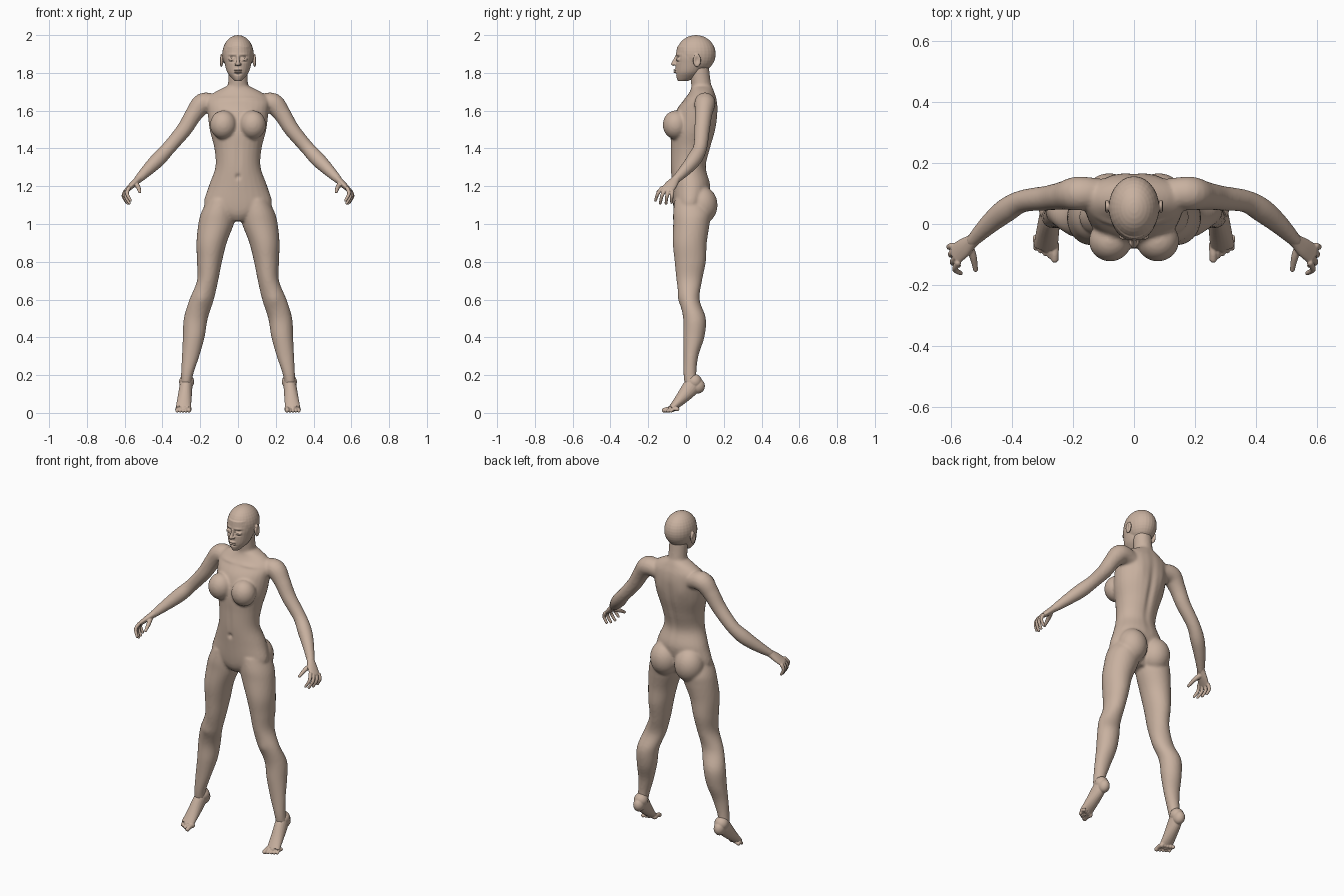
import bpy
import bmesh
import math
from mathutils import Matrix, Vector

default_cube = bpy.data.objects.get("Cube")
if default_cube:
    bpy.data.objects.remove(default_cube, do_unlink=True)

skin = bpy.data.materials.new("warm beige")
skin.use_nodes = True
skin.diffuse_color = (0.58, 0.44, 0.35, 1)
shader = skin.node_tree.nodes["Principled BSDF"]
shader.inputs["Base Color"].default_value = skin.diffuse_color
shader.inputs["Roughness"].default_value = 0.8


def smooth_path(points, steps=5):
    """Catmull-Rom interpolation of equally long tuples."""
    pts = [Vector(p) for p in points]
    pts = [pts[0]] + pts + [pts[-1]]
    out = []
    for a, b, c, d in zip(pts, pts[1:], pts[2:], pts[3:]):
        for s in range(steps):
            t = s / steps
            out.append(0.5 * (2 * b + (c - a) * t + (2 * a - 5 * b + 4 * c - d) * t * t
                              + (3 * b - a - 3 * c + d) * t ** 3))
    return out + [pts[-1]]


def skin_rings(bm, rings):
    """Bridge rings of points into a closed tube."""
    loops = [[bm.verts.new(p) for p in ring] for ring in rings]
    n = len(loops[0])
    for low, high in zip(loops, loops[1:]):
        for i in range(n):
            j = (i + 1) % n
            bm.faces.new((low[i], low[j], high[j], high[i]))
    bm.faces.new(loops[0][::-1])
    bm.faces.new(loops[-1])


def circle(n=28):
    return [(math.cos(math.tau * i / n), math.sin(math.tau * i / n)) for i in range(n)]


def stack(bm, sections):
    """Horizontal ovals: height, x min, x max, y min, y max."""
    rings = []
    for z, x0, x1, y0, y1 in smooth_path(sections):
        rings.append([Vector(((x0 + x1 + (x1 - x0) * c) / 2,
                              (y0 + y1 + (y1 - y0) * s) / 2, z)) for c, s in circle()])
    skin_rings(bm, rings)


def ball(bm, centre, size):
    matrix = Matrix.Translation(centre) @ Matrix.Diagonal((*size, 1))
    bmesh.ops.create_uvsphere(bm, u_segments=28, v_segments=18, radius=1, matrix=matrix)


def tube(bm, points, side=(0, 1, 0)):
    """Tube along x, y, z with a side radius and an optional second radius."""
    path = smooth_path(points)
    rings = []
    for i, p in enumerate(path):
        ahead, behind = path[min(i + 1, len(path) - 1)], path[max(i - 1, 0)]
        t = Vector(ahead[:3]) - Vector(behind[:3])
        t.normalize()
        u = Vector(side) - t * t.dot(Vector(side))
        u.normalize()
        v = t.cross(u)
        rings.append([Vector(p[:3]) + u * c * p[3] + v * s * p[-1] for c, s in circle(20)])
    skin_rings(bm, rings)
    for p in (points[0], points[-1]):
        ball(bm, p[:3], [p[-1]] * 3)


def mirror_all(bm):
    copy = bmesh.ops.duplicate(bm, geom=bm.verts[:] + bm.edges[:] + bm.faces[:])
    for v in copy["geom"]:
        if isinstance(v, bmesh.types.BMVert):
            v.co.x *= -1


def finish(name, bm, voxel, relax, dents=()):
    """Fuse the overlapping parts, relax them, then press in symmetric details."""
    bmesh.ops.recalc_face_normals(bm, faces=bm.faces[:])
    mesh = bpy.data.meshes.new(name)
    bm.to_mesh(mesh)
    bm.free()
    obj = bpy.data.objects.new(name, mesh)
    bpy.context.collection.objects.link(obj)
    fuse = obj.modifiers.new("fuse", "REMESH")
    fuse.mode = "VOXEL"
    fuse.voxel_size = voxel
    soften = obj.modifiers.new("soften", "SMOOTH")
    soften.factor = 0.5
    soften.iterations = relax
    graph = bpy.context.evaluated_depsgraph_get()
    graph.update()
    fused = bpy.data.meshes.new_from_object(obj.evaluated_get(graph))
    obj.modifiers.clear()
    obj.data = fused
    for v in fused.vertices:
        x, y, z = v.co
        mirror = -1 if x < 0 else 1
        for (cx, cy, cz), (rx, ry, rz), (px, py, pz) in dents:
            d = ((abs(x) - cx) / rx) ** 2 + ((y - cy) / ry) ** 2 + ((z - cz) / rz) ** 2
            if d < 6:
                v.co += Vector((px * mirror, py, pz)) * math.exp(-d)
    fused.materials.clear()
    fused.materials.append(skin)
    for p in fused.polygons:
        p.use_smooth = True
        p.material_index = 0


# Body: limbs and paired volumes on one side, mirrored, then trunk and neck
bm = bmesh.new()
stack(bm, [(1.13, .02, .16, -.06, .10), (1.06, .015, .195, -.068, .13),
           (1.0, .022, .21, -.068, .125), (.9, .06, .22, -.07, .11),
           (.8, .085, .217, -.06, .105), (.7, .105, .217, -.05, .085),
           (.6, .128, .257, -.035, .072), (.5, .16, .287, -.015, .105),
           (.4, .177, .292, -.015, .097), (.3, .205, .297, -.013, .065),
           (.2, .238, .302, -.013, .055), (.14, .245, .307, -.005, .07)])
tube(bm, [(.12, .1, 1.635, .05), (.185, .1, 1.638, .056), (.235, .093, 1.58, .046),
          (.285, .085, 1.5, .041), (.365, .075, 1.405, .037), (.42, .045, 1.345, .04),
          (.475, 0, 1.29, .033), (.53, -.055, 1.235, .022)])
ball(bm, (.078, -.055, 1.525), (.07, .068, .076))
ball(bm, (.082, .082, 1.1), (.085, .085, .1))
mirror_all(bm)
trunk = [(1.015, .05, -.035, .07), (1.05, .12, -.058, .09), (1.1, .18, -.068, .11),
         (1.2, .155, -.075, .13), (1.3, .12, -.082, .107), (1.4, .125, -.082, .13),
         (1.5, .15, -.08, .157), (1.6, .162, -.052, .168), (1.66, .165, -.008, .163),
         (1.7, .12, .02, .15), (1.73, .058, .03, .138)]
stack(bm, [(z, -w, w, front, back) for z, w, front, back in trunk])
tube(bm, [(0, .09, 1.67, .062), (0, .08, 1.74, .053), (0, .07, 1.83, .052)])
finish("body", bm, .008, 4, [
    ((0, -.082, 1.25), (.011, .03, .013), (0, .012, 0)),        # navel
    ((0, .14, 1.45), (.018, .07, .18), (0, -.01, 0)),           # spine groove
    ((.085, .165, 1.56), (.04, .04, .06), (0, .007, 0)),        # shoulder blade
    ((.19, -.036, .6), (.03, .03, .035), (0, -.006, 0)),        # kneecap
    ((0, -.075, 1.35), (.015, .03, .1), (0, .004, 0)),          # abdomen line
    ((.08, -.005, 1.665), (.07, .03, .01), (0, -.006, 0)),      # collar bone
])

# Head: skull, jaw, nose, lips, eyes and ears
bm = bmesh.new()
ball(bm, (.033, -.039, 1.871), (.017, .014, .011))
ball(bm, (.089, .058, 1.866), (.01, .021, .035))
ball(bm, (.01, -.06, 1.846), (.008, .01, .007))
mirror_all(bm)
ball(bm, (0, .053, 1.9), (.083, .104, .1))
face = [(1.757, .018, -.042, .01), (1.775, .036, -.05, .05), (1.805, .058, -.055, .085),
        (1.85, .071, -.055, .11), (1.89, .077, -.054, .12), (1.94, .07, -.047, .12)]
stack(bm, [(z, -w, w, front, back) for z, w, front, back in face])
tube(bm, [(0, -.05, 1.885, .009), (0, -.062, 1.862, .009), (0, -.068, 1.848, .011)])
for z in (1.804, 1.815):
    ball(bm, (0, -.054, z), (.021, .013, .0055))
finish("head", bm, .003, 3, [
    ((.033, -.05, 1.885), (.018, .03, .006), (0, .007, 0)),     # upper eye socket
    ((.033, -.05, 1.859), (.017, .03, .005), (0, .004, 0)),     # lower eye socket
    ((.012, -.05, 1.876), (.008, .03, .012), (0, .007, 0)),     # inner eye corner
    ((.033, -.05, 1.898), (.025, .03, .006), (0, -.003, 0)),    # brow
    ((.033, -.05, 1.871), (.014, .02, .002), (0, .004, 0)),     # eyelid slit
    ((0, -.066, 1.8095), (.02, .02, .0025), (0, .005, 0)),      # mouth line
    ((0, -.055, 1.794), (.018, .02, .005), (0, .005, 0)),       # below the lips
    ((.1, .058, 1.868), (.014, .011, .02), (-.009, 0, 0)),      # ear hollow
])


def make_hand(bm):
    tube(bm, [(.515, -.04, 1.25, .022, .021), (.53, -.055, 1.235, .023, .019),
              (.558, -.078, 1.208, .032, .017), (.588, -.1, 1.18, .035, .012)])
    for i, length in enumerate((.95, 1.08, 1.02, .85)):
        f = i / 3
        base = Vector((.578 + .02 * f, -.128 + .056 * f, 1.19 - .018 * f))
        middle = base + Vector((.01, -.022 + .018 * f, -.03)) * length
        tip = middle + Vector((-.019, -.013 + .012 * f, -.038)) * length
        tube(bm, [(*base, .0105), (*middle, .0095), (*tip, .0075)])
    tube(bm, [(.542, -.072, 1.212, .015), (.528, -.108, 1.195, .012),
              (.52, -.15, 1.17, .008)])


def make_foot(bm):
    ball(bm, (.272, .062, .142), (.032, .038, .04))
    tube(bm, [(.272, .045, .165, .033, .04), (.277, .02, .128, .035, .044),
              (.284, -.03, .07, .038, .031), (.29, -.075, .024, .04, .018)], side=(1, 0, 0))
    for i in range(5):
        x, big = .26 + .0155 * i, .004 if i == 0 else 0
        tube(bm, [(x, -.07 + .006 * i, .02, .011 + big), (x, -.097 + .008 * i, .02, .0085 + big),
                  (x, -.115 + .009 * i, .01 + big, .0085 + big)], side=(1, 0, 0))


# Hands and feet, each built once per side
for part, build in (("hand", make_hand), ("foot", make_foot)):
    for side, sign in (("left", 1), ("right", -1)):
        bm = bmesh.new()
        build(bm)
        for v in bm.verts:
            v.co.x *= sign
        finish(side + "_" + part, bm, .003, 3)
